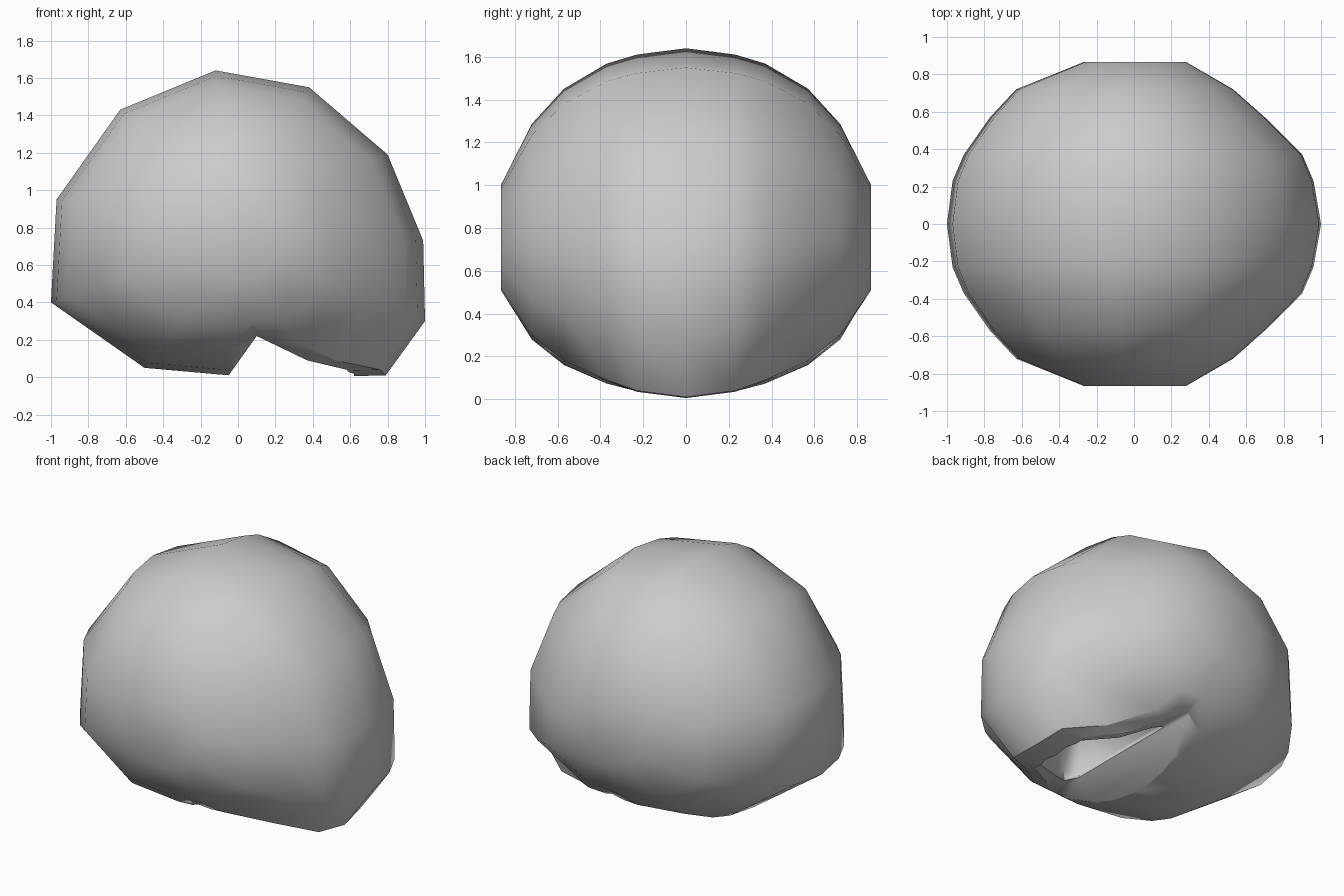
import bpy, bmesh, math

if "Cube" in bpy.data.objects:
    bpy.data.objects.remove(bpy.data.objects["Cube"])

# Side profile (x, z) of the rounded shell; the last two entries are the front rim
PROFILE = [(.4, -.01), (-.05, .01), (-.5, .05), (-1, .4), (-.97, .95), (-.63, 1.43),
           (-.12, 1.64), (.38, 1.55), (.8, 1.19), (.99, .73), (1, .3), (.79, .01)]
# Per ring: y, scale back, front, up, down, then rim start x, rim corner x, rim z
HALF = [(.23, .97, .96, .965, .965, .4, .76, .04),
        (.37, .91, .9, .915, .92, .3, .52, .09),
        (.57, .77, .70, .775, .81, .15, .32, .18),
        (.72, .63, .53, .58, .66, .08, .22, .30),
        (.865, .27, .28, .24, .35, .05, .1, .52)]
RINGS = [(-r[0],) + r[1:] for r in reversed(HALF)] + [(0, 1, 1, 1, 1, .4, .79, .01)] + HALF


def ring_points(y, back, front, up, down, rim0, rim1, rim_z):
    pts = []
    for x, z in PROFILE[1:-1]:
        pts.append((x * (front if x > 0 else back), y, .8 + (z - .8) * (up if z > .8 else down)))
    return [(rim0, y, rim_z - .01)] + pts + [(rim1, y, rim_z)]


def loft(name, rings):
    """Closed solid skinned through rings with equal point counts."""
    bm = bmesh.new()
    rows = [[bm.verts.new(p) for p in ring] for ring in rings]
    n = len(rows[0])
    for a, b in zip(rows, rows[1:]):
        for i in range(n):
            j = (i + 1) % n
            bm.faces.new((a[i], a[j], b[j], b[i]))
    bm.faces.new(rows[0])
    bm.faces.new(rows[-1])
    bmesh.ops.recalc_face_normals(bm, faces=bm.faces)
    me = bpy.data.meshes.new(name)
    bm.to_mesh(me)
    bm.free()
    ob = bpy.data.objects.new(name, me)
    bpy.context.collection.objects.link(ob)
    return ob


def cut(target, cutter):
    bpy.context.view_layer.objects.active = target
    mod = target.modifiers.new("cut", 'BOOLEAN')
    mod.operation, mod.object, mod.solver = 'DIFFERENCE', cutter, 'EXACT'
    bpy.ops.object.modifier_apply(modifier=mod.name)
    bpy.data.objects.remove(cutter)


# Rounded shell
shell = loft("rounded_shell", [ring_points(*r) for r in RINGS])

# Notch running across the underside
NOTCH = [(-.05, -.2), (-.05, .01), (.1, .22), (.37, .09), (.58, .04), (.62, 0), (.62, -.2)]
cut(shell, loft("notch_cutter", [[(x, y, z) for x, z in NOTCH] for y in (-1, 1)]))

# Hollow inside the rim
right = [(.62, .1), (.58, .19), (.37, .3), (.2, .42), (.1, .4)]
plan = right + [(x, -y) for x, y in reversed(right)]
cut(shell, loft("hollow_cutter", [[(.34 + (x - .34) * s, y * s, z) for x, y in plan]
                                  for z, s in ((-.2, 1), (.25, 1), (.5, .75))]))

# Smooth shading with a crisp rim
bm = bmesh.new()
bm.from_mesh(shell.data)
for f in bm.faces:
    f.smooth = True
for e in bm.edges:
    mid = (e.verts[0].co + e.verts[1].co) / 2
    if (.1 < mid.x < .85 and mid.z < .25 and abs(mid.y) < .5
            and e.calc_face_angle(0) > math.radians(25)):
        e.smooth = False
bm.to_mesh(shell.data)
bm.free()
